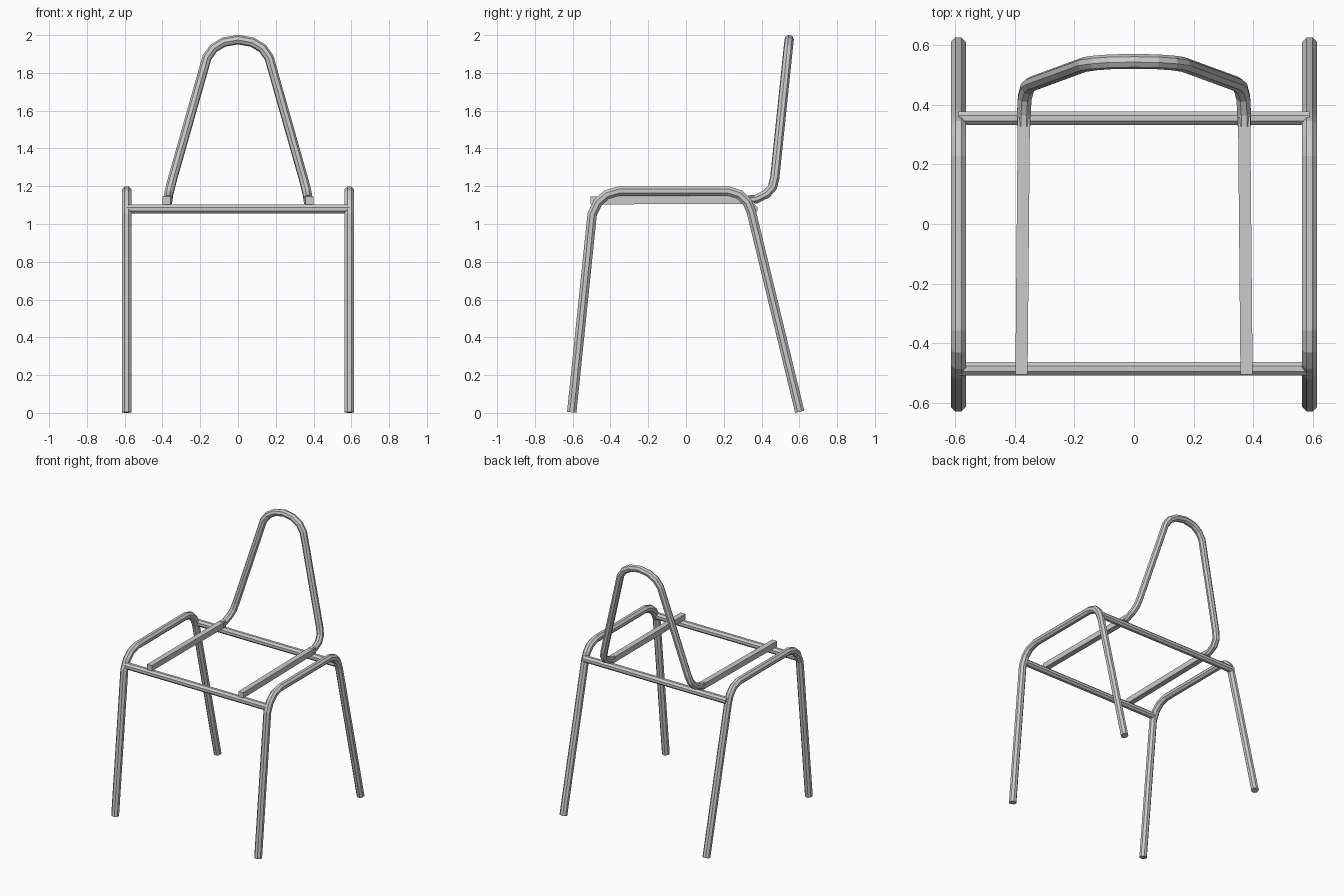
import bpy, bmesh, math
from mathutils import Vector

if "Cube" in bpy.data.objects:
    bpy.data.objects.remove(bpy.data.objects["Cube"])


def tube(name, path, r, sides=8):
    """Sweep a polygon along a path with mitred joints and capped ends."""
    pts = [Vector(p) for p in path]
    dirs = [(b - a).normalized() for a, b in zip(pts, pts[1:])]
    q = dirs[0].to_track_quat('Z', 'Y')
    ring = []
    for i in range(sides):
        a = 2 * math.pi * (i + 0.5) / sides
        ring.append(pts[0] + q @ Vector((r * math.cos(a), r * math.sin(a), 0)))
    rings = [ring]
    for i, d in enumerate(dirs):
        n = (d + dirs[min(i + 1, len(dirs) - 1)]).normalized()
        ring = [v + d * ((pts[i + 1] - v).dot(n) / d.dot(n)) for v in ring]
        rings.append(ring)
    bm = bmesh.new()
    vs = [[bm.verts.new(v) for v in rg] for rg in rings]
    for a, b in zip(vs, vs[1:]):
        for i in range(sides):
            j = (i + 1) % sides
            bm.faces.new((a[i], a[j], b[j], b[i]))
    bm.faces.new(vs[0])
    bm.faces.new(vs[-1])
    bmesh.ops.recalc_face_normals(bm, faces=bm.faces)
    me = bpy.data.meshes.new(name)
    bm.to_mesh(me)
    bm.free()
    ob = bpy.data.objects.new(name, me)
    bpy.context.collection.objects.link(ob)
    return ob


# Side frames: front leg, seat rail and rear leg in one bent tube (y, z)
side = [(-0.605, 0.003), (-0.497, 1.05), (-0.466, 1.115), (-0.42, 1.155),
        (-0.355, 1.174), (0.225, 1.174), (0.285, 1.155), (0.325, 1.115),
        (0.347, 1.06), (0.602, 0.006)]
for label, s in (("left", -1), ("right", 1)):
    tube(label + "_leg_frame", [(s * 0.59, y, z) for y, z in side], 0.027)

    # Square seat support rails
    tube(label + "_seat_rail",
         [(s * 0.378, -0.505, 1.124), (s * 0.37, 0.36, 1.128)], 0.029, 4)

# Crossbars between the side frames
for label, y in (("front", -0.486), ("rear", 0.355)):
    tube(label + "_crossbar", [(-0.59, y, 1.079), (0.59, y, 1.079)], 0.025)

# Backrest hoop, mirrored about x = 0
half = [(0.37, 0.33, 1.128), (0.37, 0.37, 1.132), (0.367, 0.425, 1.158),
        (0.358, 0.458, 1.195), (0.345, 0.47, 1.245), (0.165, 0.536, 1.88),
        (0.13, 0.541, 1.93), (0.075, 0.545, 1.963)]
tube("backrest_hoop", [(-x, y, z) for x, y, z in half]
     + [(0, 0.546, 1.976)] + half[::-1], 0.025)
